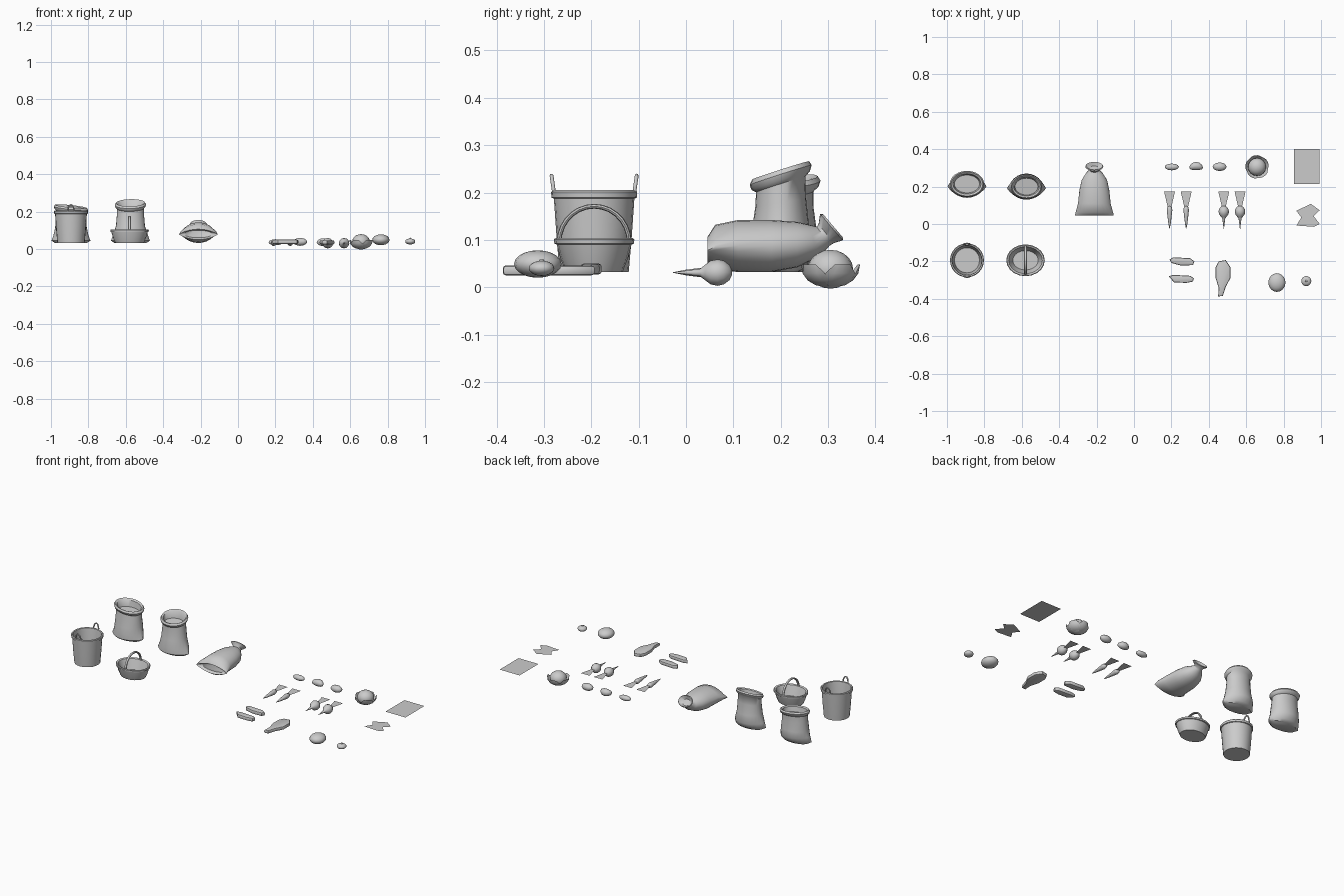
import bpy, bmesh
from math import sin, cos, pi, radians
from mathutils import Vector as V

if "Cube" in bpy.data.objects:
    bpy.data.objects.remove(bpy.data.objects["Cube"])


def finish(name, bm, angle=40):
    bmesh.ops.recalc_face_normals(bm, faces=bm.faces[:])
    me = bpy.data.meshes.new(name)
    bm.to_mesh(me)
    bm.free()
    ob = bpy.data.objects.new(name, me)
    bpy.context.collection.objects.link(ob)
    bpy.ops.object.select_all(action='DESELECT')
    ob.select_set(True)
    bpy.context.view_layer.objects.active = ob
    bpy.ops.object.shade_smooth_by_angle(angle=radians(angle))
    return ob


def loft(name, rings, n=20, origin=(0, 0, 0), caps=(True, True), angle=40):
    """Rings are (center, u axis, v axis, pinch); pinch > 1 sharpens the u ends."""
    bm = bmesh.new()
    rows = []
    for c, u, v, p in rings:
        row = []
        for i in range(n):
            a = 2 * pi * i / n
            s = sin(a)
            s = (1 if s >= 0 else -1) * abs(s) ** p
            row.append(bm.verts.new(V(origin) + V(c) + V(u) * cos(a) + V(v) * s))
        rows.append(row)
    for a, b in zip(rows, rows[1:]):
        for i in range(n):
            j = (i + 1) % n
            bm.faces.new((a[i], a[j], b[j], b[i]))
    if caps[0]:
        bm.faces.new(rows[0])
    if caps[1]:
        bm.faces.new(rows[-1])
    return finish(name, bm, angle)


def upright(z, rx, ry, tilt=(0, 0), shift=(0, 0), p=1):
    return ((shift[0], shift[1], z), (rx, 0, rx * tilt[0]), (0, ry, ry * tilt[1]), p)


def along_y(y, z, rx, rz, tilt=0, p=1, x=0):
    return ((x, y, z), (rx, 0, 0), (0, rz * tilt, rz), p)


def ball(name, loc, size, seg=16, bend=0):
    bm = bmesh.new()
    bmesh.ops.create_uvsphere(bm, u_segments=seg, v_segments=10, radius=1)
    for v in bm.verts:
        x, y, z = v.co
        v.co = V(loc) + V((x * size[0], y * size[1] - bend * (x * x - .4), z * size[2]))
    return finish(name, bm, 60)


def slab(name, pts, z0, z1=None):
    bm = bmesh.new()
    f = bm.faces.new([bm.verts.new((x, y, z0)) for x, y in pts])
    if z1:
        r = bmesh.ops.extrude_face_region(bm, geom=[f])
        for v in [g for g in r['geom'] if isinstance(g, bmesh.types.BMVert)]:
            v.co.z = z1
        edges = [e for e in bm.edges if abs(e.verts[0].co.z - e.verts[1].co.z) < 1e-6]
        bmesh.ops.bevel(bm, geom=edges, offset=(z1 - z0) * .3, segments=2, affect='EDGES', profile=.5)
    return finish(name, bm)


def tube(name, pts, r):
    cu = bpy.data.curves.new(name, 'CURVE')
    cu.dimensions = '3D'
    cu.bevel_depth, cu.bevel_resolution, cu.use_fill_caps = r, 1, True
    sp = cu.splines.new('POLY')
    sp.points.add(len(pts) - 1)
    for q, c in zip(sp.points, pts):
        q.co = (*c, 1)
    ob = bpy.data.objects.new(name, cu)
    bpy.context.collection.objects.link(ob)
    return ob


# Open sacks: flat seam corners at the base, neck, rolled rim, contents inside
def open_sack(name, origin, h, neck, ry, tilt, lean):
    t, nx = tilt, neck
    half = (t[0] / 2, t[1] / 2)
    mid, top = (0, lean * .5), (0, lean)
    body = [upright(.032, .085, .045, shift=(0, -.008)),
            upright(.044, .104, .062, shift=(0, -.008), p=1.7),
            upright(.075, .093, .07, p=1.3),
            upright(h * .5, nx * 1.06, ry * 1.08, shift=mid),
            upright(h * .72, nx, ry * .96, half, mid),
            upright(h - .03, nx * .98, ry * .93, t, top),
            upright(h - .022, nx * 1.1, ry * 1.1, t, top),
            upright(h - .01, nx * 1.15, ry * 1.17, t, top),
            upright(h, nx * 1.06, ry * 1.07, t, top),
            upright(h - .006, nx * .93, ry * .9, t, top),
            upright(h - .04, nx * .84, ry * .8, half, top)]
    loft(name, body, 24, origin, angle=45)


open_sack("small_open_sack", (-.893, .21, 0), .228, .08, .06, (-.1, .1), .004)
open_sack("tall_open_sack", (-.575, .2, 0), .247, .073, .056, (.02, .32), 0)

# Tied sack lying on its side
loft("tied_sack", [along_y(.06, .08, .075, .02),
                   along_y(.045, .078, .104, .028, p=1.8),
                   along_y(.062, .085, .1, .047, p=1.5),
                   along_y(.11, .087, .087, .055, p=1.15),
                   along_y(.18, .087, .08, .055),
                   along_y(.235, .09, .068, .048),
                   along_y(.27, .098, .046, .034, -.3),
                   along_y(.29, .108, .026, .02, -.7),
                   along_y(.296, .113, .026, .02, -.8),
                   along_y(.307, .127, .048, .028, -.85),
                   along_y(.311, .129, .045, .025, -.85),
                   along_y(.298, .116, .024, .015, -.85)], 24, (-.212, 0, 0), angle=45)

# Bucket with rim, hollow inside and two loops
B = (-.893, -.194, 0)
loft("bucket", [upright(z, r, r) for z, r in
                [(.032, .073), (.1, .079), (.187, .085), (.189, .09), (.201, .091), (.205, .087),
                 (.203, .08), (.187, .078), (.045, .067)]], 24, B)
for s, n in ((1, "back"), (-1, "front")):
    arc = [(B[0] + .018 * cos(pi * i / 8), B[1] + s * (.084 + .006 * sin(pi * i / 8)),
            .195 + .041 * sin(pi * i / 8)) for i in range(9)]
    tube(n + "_bucket_loop", arc, .004)

# Oval basket with a rim and hoop handle
K = (-.58, -.194, 0)
loft("basket", [upright(z, x, y) for z, x, y in
                [(.032, .076, .06), (.06, .088, .071), (.09, .097, .079), (.092, .102, .084),
                 (.101, .103, .085), (.104, .099, .081), (.1, .09, .072), (.042, .068, .052)]], 20, K)
loft("basket_handle", [((0, .074 * cos(a), .095 + .076 * sin(a)), (.008, 0, 0),
                        (0, .005 * cos(a), .005 * sin(a)), 1)
                       for a in [pi * i / 14 for i in range(15)]], 8, K)

# Potatoes
ball("potato_1", (.202, .305, .036), (.038, .018, .016), 12)
ball("potato_2", (.332, .307, .038), (.037, .022, .021), 12, .008)
ball("potato_3", (.458, .306, .036), (.037, .023, .021), 12)

# Cabbage head with curved outer leaves
C = V((.658, .305, .038))
ball("cabbage_head", C, (.048, .048, .041), 16)
for k in range(5):
    bm = bmesh.new()
    rows = []
    for i, w in enumerate((.15, .62, .72, .62, .3)):
        t = pi - .25 - i * .38
        r = .05 + .0035 * i
        rows.append([bm.verts.new(C + V((r * sin(t) * cos(a), r * sin(t) * sin(a), r * cos(t) * .78)))
                     for a in [1.7 + 2 * pi * k / 5 + w * j / 2 for j in (-2, -1, 0, 1, 2)]])
    for a, b in zip(rows, rows[1:]):
        for j in range(4):
            bm.faces.new((a[j], a[j + 1], b[j + 1], b[j]))
    finish("cabbage_leaf_%d" % k, bm, 60)


# Root vegetables with flat leaf blades
def root(name, x, profile):
    loft(name, [along_y(y, .031, r, r) for y, r in profile], 12, (x, 0, 0), angle=60)
    slab(name + "_leaves", [(x - .029, .173), (x + .029, .173), (x + .007, .078), (x - .007, .078)], .033)


carrot = [(.095, .004), (.09, .012), (.075, .015), (.04, .011), (0, .006), (-.025, .001)]
turnip = [(.097, .006), (.092, .016), (.08, .025), (.067, .028), (.052, .025), (.04, .016),
          (.03, .008), (0, .004), (-.027, .001)]
for i, x in enumerate((.19, .279)):
    root("carrot_%d" % i, x, carrot)
for i, x in enumerate((.48, .567)):
    root("turnip_%d" % i, x, turnip)

# Cut loaves and meat joint
slab("loaf_1", [(.19, -.19), (.21, -.178), (.3, -.183), (.323, -.2), (.315, -.22), (.25, -.222), (.2, -.208)],
     .027, .05)
slab("loaf_2", [(.185, -.28), (.21, -.272), (.3, -.277), (.32, -.29), (.315, -.308), (.28, -.315), (.215, -.312)],
     .027, .05)
slab("meat_joint", [(.437, -.23), (.453, -.2), (.49, -.193), (.515, -.23), (.515, -.29), (.49, -.337),
                    (.475, -.385), (.45, -.387), (.452, -.34), (.437, -.29)], .025, .046)

# Round cheese and small bun with a button
ball("round_cheese", (.764, -.313, .049), (.046, .05, .029))
ball("small_bun", (.921, -.305, .04), (.027, .027, .016))
ball("bun_button", (.921, -.305, .055), (.006, .006, .005), 8)

# Flat cloth sheet and torn scrap
slab("cloth_sheet", [(.856, .215), (.992, .215), (.992, .4), (.856, .4)], .036)
slab("torn_scrap", [(.868, .07), (.945, .108), (.993, .073), (.96, .043), (.993, 0), (.96, -.015),
                    (.868, -.008), (.895, .035)], .034)
